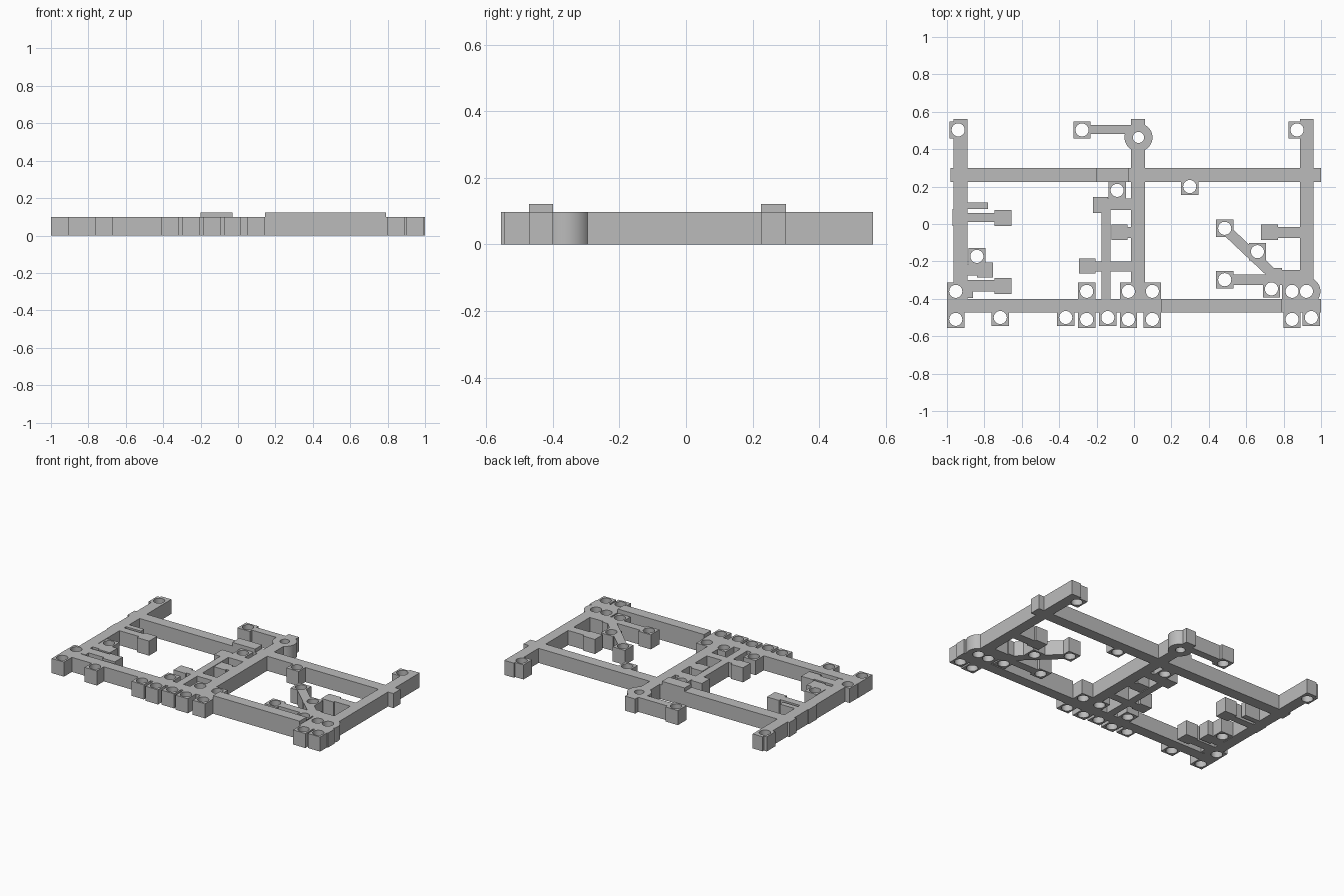
import bpy, bmesh, math
from mathutils import Matrix

if "Cube" in bpy.data.objects:
    bpy.data.objects.remove(bpy.data.objects["Cube"])

H = 0.098          # frame thickness
TOP = 0.122        # height of the raised ribs
HOLE = 0.035

grey = bpy.data.materials.new("mid grey")
grey.diffuse_color = (0.5, 0.5, 0.5, 1)
grey.use_nodes = True
grey.node_tree.nodes["Principled BSDF"].inputs["Base Color"].default_value = grey.diffuse_color


def make(name, bm):
    me = bpy.data.meshes.new(name)
    bm.to_mesh(me)
    bm.free()
    me.materials.append(grey)
    ob = bpy.data.objects.new(name, me)
    bpy.context.collection.objects.link(ob)
    return ob


def add_box(bm, x0, x1, y0, y1, z1=H, turn=0):
    m = (Matrix.Translation(((x0 + x1) / 2, (y0 + y1) / 2, z1 / 2))
         @ Matrix.Rotation(turn, 4, 'Z')
         @ Matrix.Diagonal((x1 - x0, y1 - y0, z1, 1)))
    bmesh.ops.create_cube(bm, size=1, matrix=m)


def add_disc(bm, x, y, r, z0, z1, n=32):
    bmesh.ops.create_cone(bm, cap_ends=True, segments=n, radius1=r, radius2=r,
                          depth=z1 - z0,
                          matrix=Matrix.Translation((x, y, (z0 + z1) / 2)))


def boxes(name, rects, z1=H):
    bm = bmesh.new()
    for r in rects:
        add_box(bm, *r, z1)
    return make(name, bm)


# Main rails
rails = boxes("rails", [
    (-0.965, -0.89, -0.44, 0.562),     # left
    (-0.015, 0.06, -0.44, 0.562),      # centre
    (0.888, 0.96, -0.44, 0.562),       # right
    (-0.98, 1.0, 0.225, 0.30),         # back
    (-1.0, 1.0, -0.472, -0.40),        # front
    (-0.175, -0.125, -0.42, 0.12),     # inner upright
])

# Raised ribs on the front and back rails
ribs = boxes("raised_ribs", [(0.145, 0.79, -0.472, -0.40),
                             (-0.20, -0.03, 0.225, 0.30)], TOP)

# Arms leading to pads
arms = boxes("arms", [
    (-0.30, 0.0, 0.48, 0.53),
    (-0.16, 0.0, 0.075, 0.135),
    (-0.06, 0.0, -0.075, -0.015),
    (-0.25, 0.0, -0.255, -0.20),
    (-0.92, -0.78, 0.08, 0.115),
    (-0.92, -0.70, 0.01, 0.06),
    (-0.92, -0.80, -0.275, -0.215),
    (-0.92, -0.70, -0.36, -0.30),
    (-0.90, -0.86, -0.395, -0.33),
    (0.73, 0.92, -0.075, -0.015),
    (0.50, 0.92, -0.325, -0.27),
    (0.715, 0.79, -0.31, -0.235),
    (0.79, 0.92, -0.41, -0.245),
])

# Solid support blocks
blocks = boxes("support_blocks", [
    (-0.22, -0.14, 0.06, 0.145),
    (-0.12, -0.035, -0.085, -0.002),
    (-0.295, -0.205, -0.265, -0.185),
    (-0.745, -0.655, -0.01, 0.075),
    (-0.97, -0.90, -0.01, 0.08),
    (-0.84, -0.755, -0.285, -0.205),
    (-0.745, -0.655, -0.375, -0.29),
    (0.68, 0.77, -0.085, -0.002),
])

# Square screw pads, each with a hole
pads = [(-0.94, 0.503), (0.872, 0.503), (-0.278, 0.503), (0.298, 0.20),
        (-0.09, 0.18), (-0.84, -0.173), (-0.953, -0.36), (-0.253, -0.36),
        (-0.03, -0.36), (0.098, -0.36), (0.845, -0.36), (0.735, -0.347),
        (0.485, -0.298), (0.485, -0.023), (0.66, -0.148),
        (-0.953, -0.51), (-0.253, -0.51), (-0.03, -0.51), (0.098, -0.51),
        (0.845, -0.51), (-0.715, -0.50), (-0.365, -0.50), (-0.14, -0.50),
        (0.948, -0.50)]
s = 0.046
pad_blocks = boxes("screw_pads", [(x - s, x + s, y - s, y + s) for x, y in pads])

# Diagonal brace
bm = bmesh.new()
dx, dy = 0.26, -0.245
add_box(bm, 0.615 - 0.18, 0.615 + 0.18, -0.148 - 0.028, -0.148 + 0.028,
        turn=math.atan2(dy, dx))
brace = make("diagonal_brace", bm)

# Round bosses
bosses = []
for i, (x, y) in enumerate([(0.024, 0.463), (0.922, -0.36)]):
    bm = bmesh.new()
    add_disc(bm, x, y, 0.075, 0, H, 48)
    bosses.append(make("round_boss_%d" % i, bm))

# Hole cutter
bm = bmesh.new()
for x, y in pads + [(0.922, -0.36)]:
    add_disc(bm, x, y, HOLE, -0.05, 0.2)
add_disc(bm, 0.024, 0.463, 0.03, -0.05, 0.2)
cutter = make("hole_cutter", bm)

# Fuse everything into one frame, then drill the holes
def boolean(target, other, op):
    m = target.modifiers.new(op, 'BOOLEAN')
    m.operation, m.object, m.solver = op, other, 'EXACT'
    m.use_self = True

parts = [arms, blocks, pad_blocks, brace, ribs] + bosses
for p in parts:
    boolean(rails, p, 'UNION')
boolean(rails, cutter, 'DIFFERENCE')
dg = bpy.context.evaluated_depsgraph_get()
fused = bpy.data.meshes.new_from_object(rails.evaluated_get(dg))
rails.modifiers.clear()
rails.data = fused
rails.name = "drilled_frame"
for p in parts + [cutter]:
    bpy.data.objects.remove(p)

bpy.context.view_layer.objects.active = rails
rails.select_set(True)
bpy.ops.object.shade_smooth_by_angle(angle=math.radians(30))
